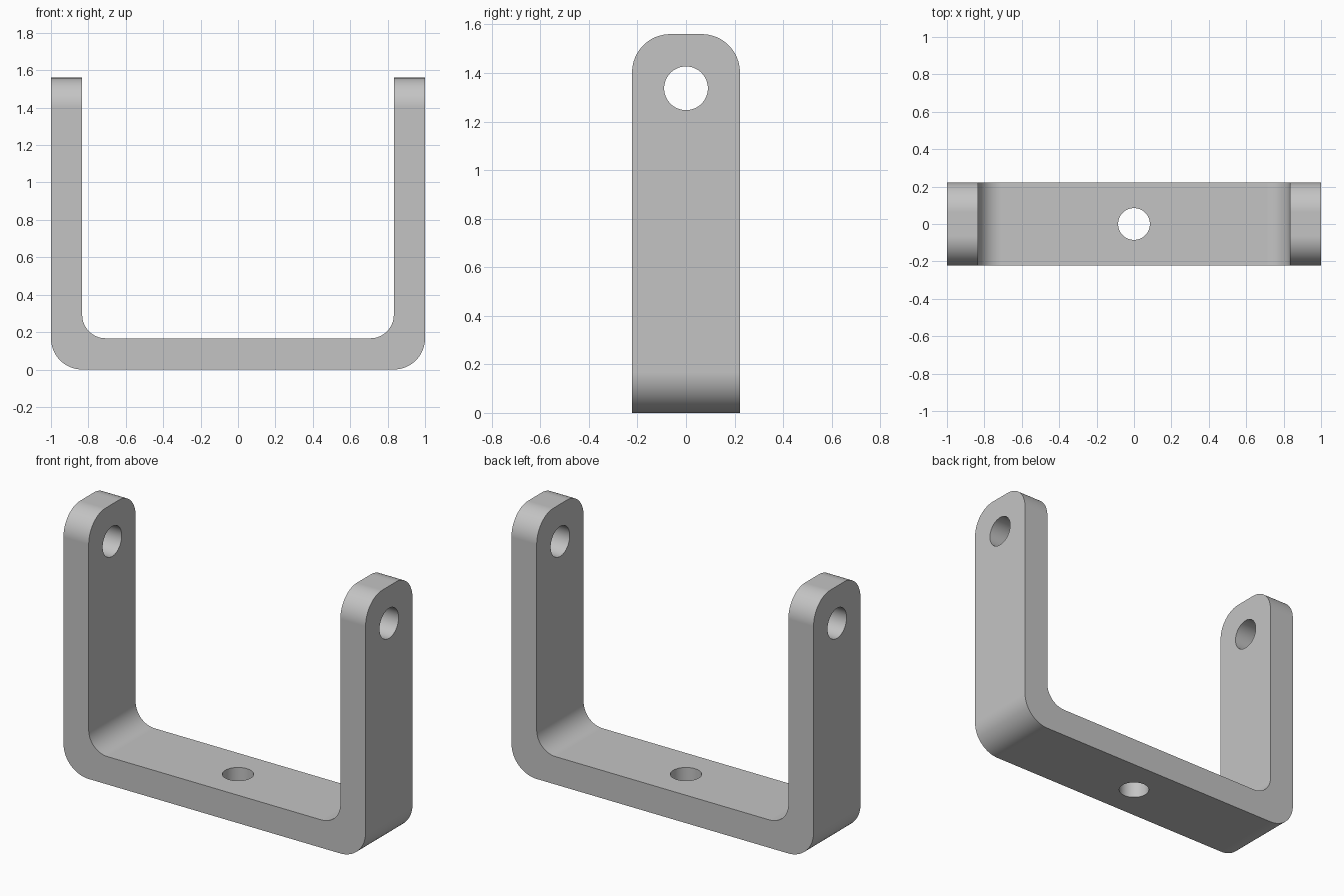
import bpy
import bmesh
from math import pi, radians

W, D, H = 1.0, 0.222, 1.56       # half width, half depth, height
T = 0.167                        # plate thickness
HOLE_Z = 1.337

cube = bpy.data.objects.get("Cube")
if cube:
    bpy.data.objects.remove(cube, do_unlink=True)

steel = bpy.data.materials.new("light grey metal")
steel.use_nodes = True
grey = (0.55, 0.55, 0.55, 1)
steel.diffuse_color = grey
steel.node_tree.nodes["Principled BSDF"].inputs["Base Color"].default_value = grey


def round_edges(bm, test, radius):
    """Round every edge whose two end points satisfy the test."""
    edges = [e for e in bm.edges if test(e.verts[0].co, e.verts[1].co)]
    bmesh.ops.bevel(bm, geom=edges, offset=radius, offset_type='OFFSET',
                    segments=16, profile=0.5, affect='EDGES')


def cutter(name, radius, length, location, rotation):
    bpy.ops.mesh.primitive_cylinder_add(vertices=64, radius=radius, depth=length,
                                        location=location, rotation=rotation)
    obj = bpy.context.object
    obj.name = name
    obj.hide_render = True
    return obj


# U-shaped strap: square profile swept through the depth
profile = [(-W, 0), (W, 0), (W, H), (W - T, H), (W - T, T),
           (T - W, T), (T - W, H), (-W, H)]
bm = bmesh.new()
face = bm.faces.new([bm.verts.new((x, -D, z)) for x, z in profile])
swept = bmesh.ops.extrude_face_region(bm, geom=[face])["geom"]
bmesh.ops.translate(bm, vec=(0, 2 * D, 0),
                    verts=[v for v in swept if isinstance(v, bmesh.types.BMVert)])
bmesh.ops.recalc_face_normals(bm, faces=bm.faces)

# Rounded bends, outside and inside, then rounded arm tips
round_edges(bm, lambda a, b: abs(a.y - b.y) > D and max(a.z, b.z) < 0.01, T)
round_edges(bm, lambda a, b: abs(a.y - b.y) > D and abs(a.z - T) < 0.001
            and abs(a.x) < W - 0.1 and abs(b.z - T) < 0.001, 0.125)
round_edges(bm, lambda a, b: abs(a.y - b.y) < 0.01
            and min(a.z, b.z) > H - 0.01, 0.157)

mesh = bpy.data.meshes.new("bracket")
bm.to_mesh(mesh)
bm.free()
mesh.materials.append(steel)
bracket = bpy.data.objects.new("bracket", mesh)
bpy.context.collection.objects.link(bracket)

# Pivot holes through both arms and a mounting hole through the base
cutters = [cutter("arm_hole_cutter", 0.09, 3, (0, 0, HOLE_Z), (0, pi / 2, 0)),
           cutter("base_hole_cutter", 0.085, 1, (0, 0, 0), (0, 0, 0))]
bpy.ops.object.select_all(action='DESELECT')
bracket.select_set(True)
bpy.context.view_layer.objects.active = bracket
for c in cutters:
    mod = bracket.modifiers.new(c.name, 'BOOLEAN')
    mod.operation = 'DIFFERENCE'
    mod.solver = 'EXACT'
    mod.object = c
    bpy.ops.object.modifier_apply(modifier=mod.name)
for c in cutters:
    bpy.data.objects.remove(c, do_unlink=True)

# Smooth bends and hole walls, crisp flat faces
bpy.ops.object.shade_smooth_by_angle(angle=radians(30))
weighted = bracket.modifiers.new("flat_face_normals", 'WEIGHTED_NORMAL')
weighted.keep_sharp = True
